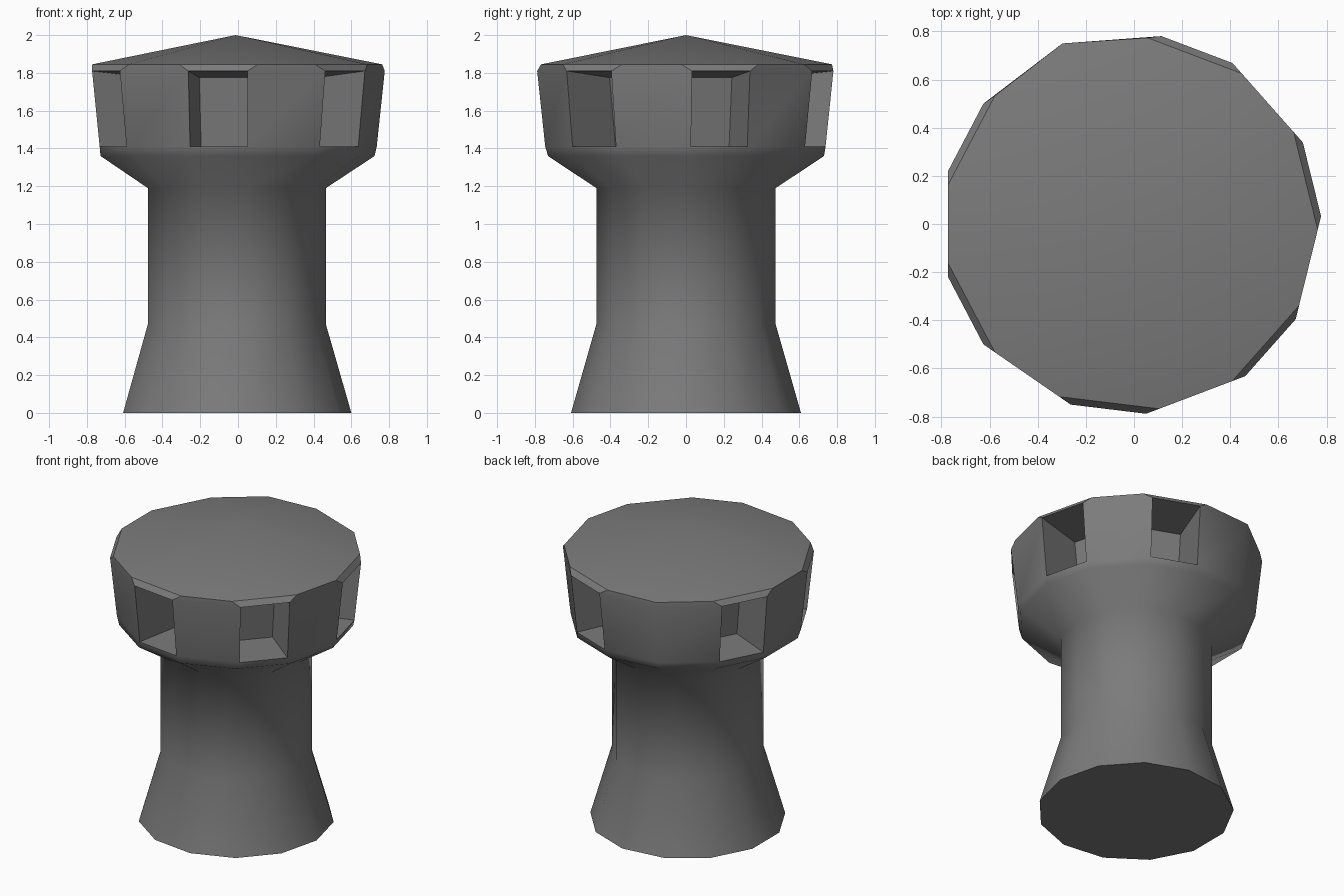
import bpy, bmesh, math
from mathutils import Vector

if "Cube" in bpy.data.objects:
    bpy.data.objects.remove(bpy.data.objects["Cube"])

N = 13
CX = -0.013                      # odd-sided ring, so its axis sits off centre
WINDOWS = {0, 2, 5, 7, 9, 11}    # sides that hold a recessed window


def corner(i, r):
    a = 2 * math.pi * i / N
    return Vector((CX + r * math.cos(a), r * math.sin(a), 0))


def ring_points(r, z, shift):
    """Ring of corners; wall panels are widened by shift next to windows."""
    pts = []
    for i in range(N):
        p = corner(i, r)
        before, after = (i - 1) % N, i
        if after in WINDOWS:         # wall lies before this corner
            p += (p - corner(i - 1, r)).normalized() * shift
        elif before in WINDOWS:      # wall lies after this corner
            p += (p - corner(i + 1, r)).normalized() * shift
        elif shift:                  # two plain walls meet here, slightly proud
            p = corner(i, r + 0.02)
        p.z = z
        pts.append(p)
    return pts


# Profile: radius, height, panel widening
PROFILE = [(0.613, 0, 0), (0.478, 0.47, 0), (0.478, 1.19, 0), (0.736, 1.36, 0),
           (0.741, 1.41, 0.027), (0.782, 1.81, 0.033), (0.782, 1.845, -0.025)]
SILL, LINTEL = 4, 5

bm = bmesh.new()
rings = [[bm.verts.new(p) for p in ring_points(*row)] for row in PROFILE]
flat = []

# Footing
flat.append(bm.faces.new(rings[0][::-1]))

# Shaft, flared head and window recesses
for k in range(len(rings) - 1):
    lo, hi = rings[k], rings[k + 1]
    for i in range(N):
        j = (i + 1) % N
        quad = [lo[i], lo[j], hi[j], hi[i]]
        if k == SILL and i in WINDOWS:
            a = 2 * math.pi * (i + 0.5) / N
            inward = Vector((-math.cos(a), -math.sin(a), 0)) * 0.32
            along = Vector((-math.sin(a), math.cos(a), 0)) * 0.02
            offs = [along, -along, -along, along]
            back = []
            for n, v in enumerate(quad):
                p = v.co + inward + offs[n]
                if n > 1:
                    p.z = 1.775      # ceiling slopes down to the back
                back.append(bm.verts.new(p))
            for n in range(4):
                m = (n + 1) % 4
                flat.append(bm.faces.new((quad[n], quad[m], back[m], back[n])))
            flat.append(bm.faces.new(back))
        else:
            f = bm.faces.new(quad)
            if k == LINTEL and i in WINDOWS:
                flat.append(f)

# Shallow conical roof
apex = bm.verts.new((CX, 0, 2.0))
for i in range(N):
    bm.faces.new((rings[-1][i], rings[-1][(i + 1) % N], apex))

bmesh.ops.recalc_face_normals(bm, faces=bm.faces)
for f in bm.faces:
    f.smooth = True
for f in flat:
    f.smooth = False
for e in bm.edges:
    e.smooth = not (len(e.link_faces) == 2 and e.calc_face_angle(0) > math.radians(60))

mesh = bpy.data.meshes.new("tower")
bm.to_mesh(mesh)
bm.free()

# Dark stone colour
stone = bpy.data.materials.new("dark_stone")
stone.diffuse_color = (0.2, 0.2, 0.2, 1)
stone.use_nodes = True
stone.node_tree.nodes["Principled BSDF"].inputs["Base Color"].default_value = stone.diffuse_color
mesh.materials.append(stone)

tower = bpy.data.objects.new("tower", mesh)
bpy.context.collection.objects.link(tower)
